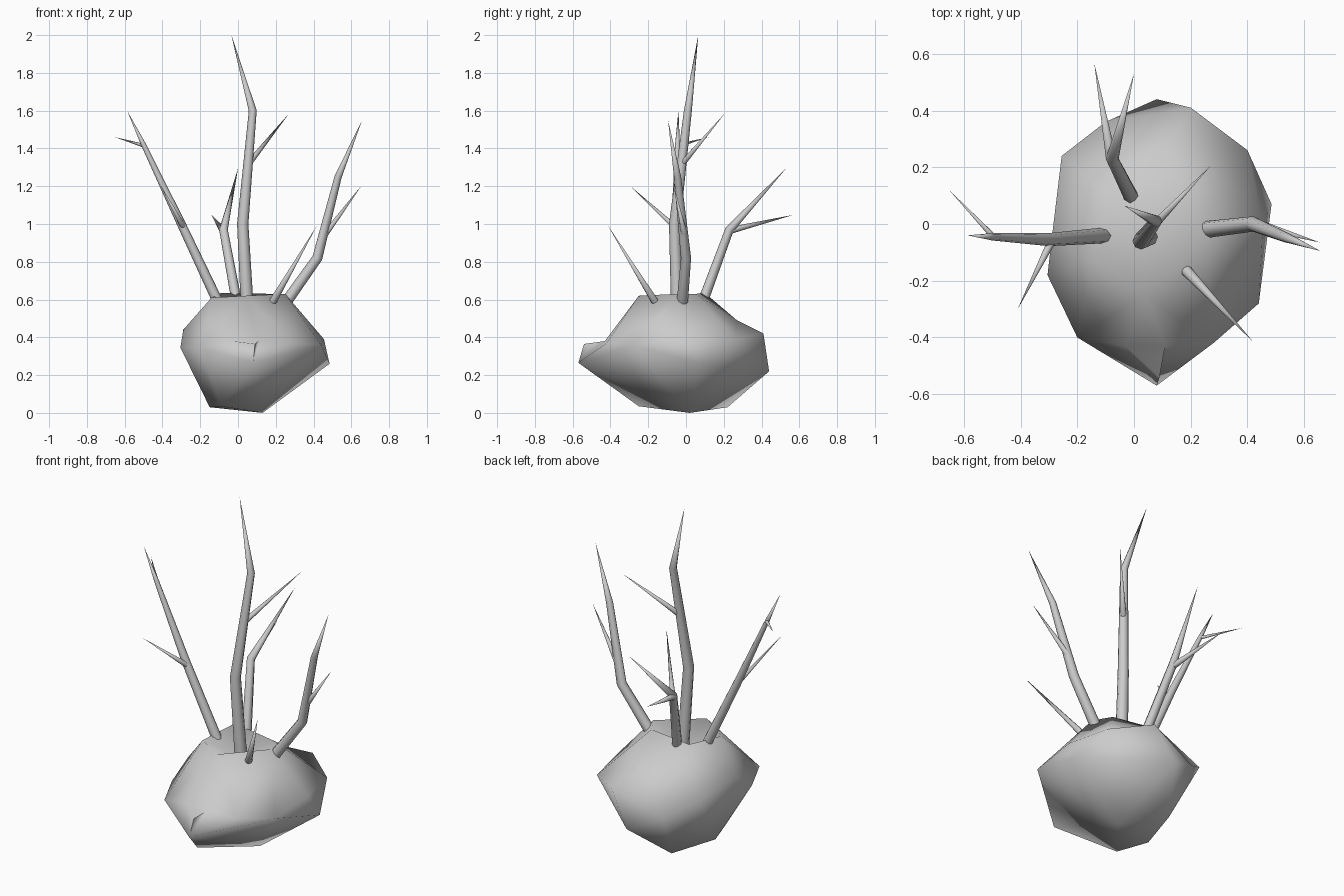
import bpy, bmesh, math
from mathutils import Vector

if "Cube" in bpy.data.objects:
    bpy.data.objects.remove(bpy.data.objects["Cube"])


def finish(bm, name, angle):
    bmesh.ops.recalc_face_normals(bm, faces=bm.faces)
    me = bpy.data.meshes.new(name)
    bm.to_mesh(me)
    bm.free()
    ob = bpy.data.objects.new(name, me)
    bpy.context.collection.objects.link(ob)
    bpy.context.view_layer.objects.active = ob
    ob.select_set(True)
    bpy.ops.object.shade_smooth_by_angle(angle=math.radians(angle))
    ob.select_set(False)
    return ob


# Rock: corner points wrapped on a sphere, then moved to their real places
corners = [
    # underside
    (-.15, -.06, .03), (-.09, -.25, .035), (.13, .02, 0), (-.06, .22, .03),
    # girth
    (.08, -.57, .265), (-.2, -.4, .345), (-.305, -.18, .345), (-.29, -.05, .44),
    (-.255, .24, .4), (-.1, .36, .3), (.08, .44, .22), (.2, .41, .42), (.4, .26, .385),
    (.485, .07, .26), (.455, 0, .39), (.44, -.28, .36), (.28, -.42, .37),
    # front ledge
    (.09, -.54, .365), (-.03, -.43, .38), (.11, -.43, .38),
    # rim around the hollow top, and the bottom of the hollow
    (-.14, -.13, .61), (.04, -.25, .62), (.25, -.05, .63), (.19, .05, .63), (-.09, .1, .635),
    (.05, -.06, .53),
    (.12, .27, .49)]
centre = Vector((.08, -.05, .32))
bm = bmesh.new()
real = {}
for c in corners:
    v = bm.verts.new((Vector(c) - centre).normalized())
    real[v] = c
bmesh.ops.convex_hull(bm, input=list(bm.verts))
for v, c in real.items():
    v.co = c
finish(bm, "rock", 85)


# Branches: tapering tubes ending in a point
def branch(name, pts, radii, sides=8):
    pts = [Vector(p) for p in pts]
    bm = bmesh.new()
    rings = []
    for i, r in enumerate(radii):
        d = (pts[i + 1] - pts[max(i - 1, 0)]).normalized()
        u = d.cross(Vector((0, 1, 0))).normalized()
        w = d.cross(u)
        rings.append([bm.verts.new(pts[i] + r * (math.cos(a) * u + math.sin(a) * w))
                      for a in (2 * math.pi * k / sides for k in range(sides))])
    tip = bm.verts.new(pts[-1])
    bm.faces.new(rings[0])
    for k in range(sides):
        n = (k + 1) % sides
        for a, b in zip(rings, rings[1:]):
            bm.faces.new((a[k], a[n], b[n], b[k]))
        bm.faces.new((rings[-1][k], rings[-1][n], tip))
    finish(bm, name, 60)


branch("main_branch", [(.05, -.045, .54), (.025, -.06, 1.0), (.078, .01, 1.6), (-.035, .065, 2)],
       [.034, .03, .021])
branch("main_twig", [(.065, -.01, 1.33), (.27, .205, 1.585)], [.016])
branch("left_branch", [(-.105, -.04, .585), (-.3, -.055, 1.0), (-.5, -.045, 1.42), (-.587, -.04, 1.6)],
       [.028, .023, .013])
branch("left_low_twig", [(-.29, -.06, .985), (-.41, -.3, 1.205)], [.015])
branch("left_high_twig", [(-.5, -.04, 1.415), (-.652, .12, 1.46)], [.01])
branch("right_branch", [(.25, -.02, .58), (.42, 0, .82), (.53, -.045, 1.25), (.657, -.095, 1.55)],
       [.03, .027, .019])
branch("right_twig", [(.45, -.005, .93), (.655, -.065, 1.205)], [.017])
branch("back_branch", [(-.01, .095, .605), (-.077, .23, .97), (0, .53, 1.295)], [.027, .023])
branch("back_twig", [(-.08, .23, .965), (-.14, .567, 1.048)], [.019])
branch("front_sprout", [(.185, -.165, .59), (.417, -.412, .99)], [.02])
